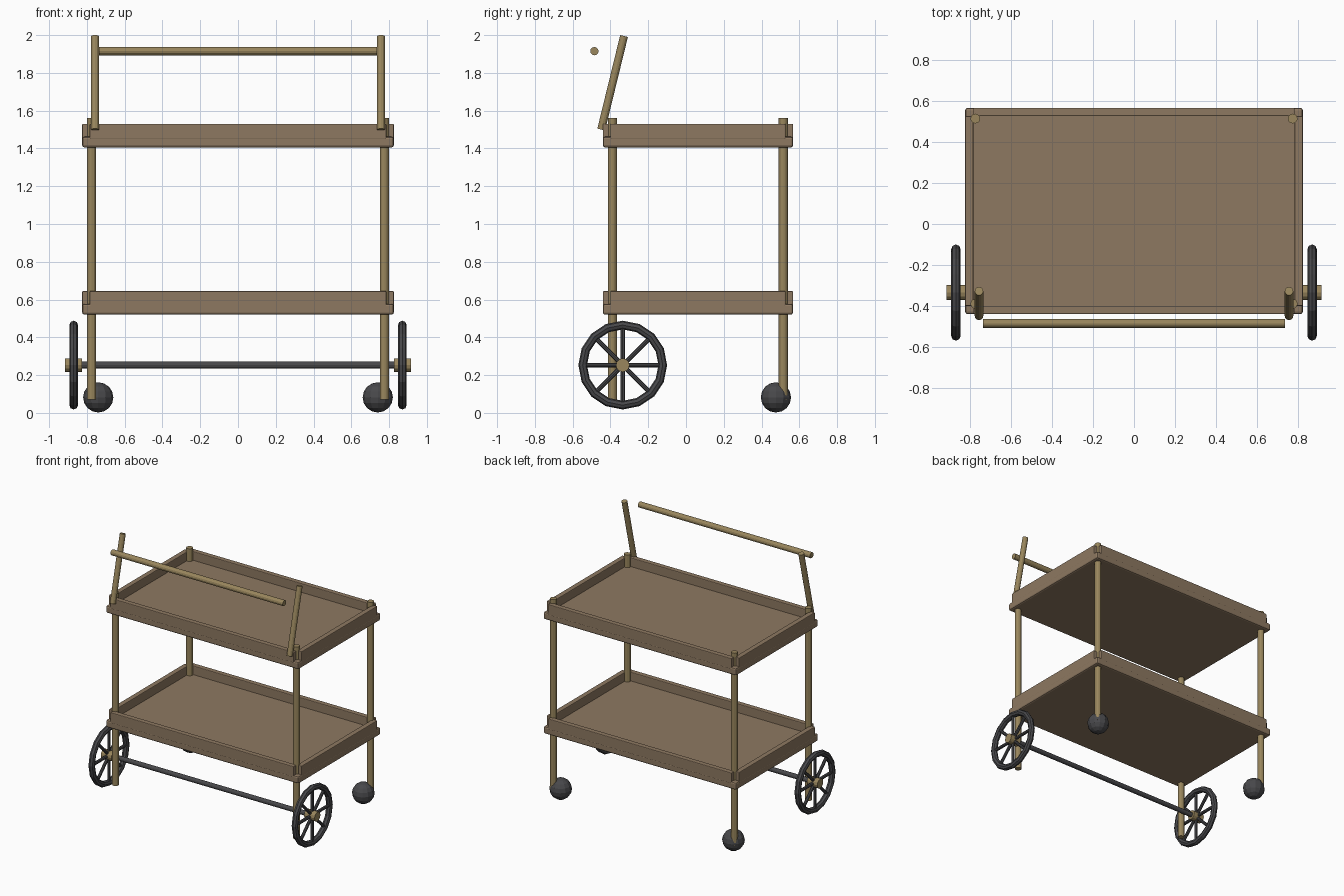
import bpy
from math import pi, cos, sin
from mathutils import Vector

if "Cube" in bpy.data.objects:
    bpy.data.objects.remove(bpy.data.objects["Cube"])


def material(name, rgb):
    m = bpy.data.materials.new(name)
    m.diffuse_color = (*rgb, 1)
    m.use_nodes = True
    m.node_tree.nodes["Principled BSDF"].inputs["Base Color"].default_value = m.diffuse_color
    return m


WOOD = material("wood", (0.27, 0.19, 0.12))
BRASS = material("brass", (0.32, 0.24, 0.11))
DARK = material("dark_rubber", (0.065, 0.065, 0.07))


def finish(name, mat, smooth=False):
    ob = bpy.context.object
    ob.name = name
    ob.data.materials.append(mat)
    if smooth:
        bpy.ops.object.shade_smooth_by_angle(angle=0.6)
    return ob


def rod(name, a, b, r, mat, sides=12):
    a, b = Vector(a), Vector(b)
    d = b - a
    bpy.ops.mesh.primitive_cylinder_add(
        vertices=sides, radius=r, depth=d.length, location=(a + b) / 2,
        rotation=d.to_track_quat('Z', 'Y').to_euler())
    return finish(name, mat)


def box(name, lo, hi, mat, bevel):
    lo, hi = Vector(lo), Vector(hi)
    bpy.ops.mesh.primitive_cube_add(size=1, location=(lo + hi) / 2)
    ob = bpy.context.object
    ob.scale = hi - lo
    bpy.ops.object.transform_apply(location=False, rotation=False, scale=True)
    mod = ob.modifiers.new("edge", 'BEVEL')
    mod.width = bevel
    mod.segments = 2
    return finish(name, mat)


# Trays: a slab with four low walls that leave a notch at each corner
X, Y0, Y1, T = 0.825, -0.44, 0.567, 0.04
for tray, z in (("lower", 0.52), ("upper", 1.405)):
    zf, zt = z + 0.057, z + 0.125
    box(f"{tray}_tray_floor", (-X, Y0, z), (X, Y1, zf), WOOD, 0.012)
    zw = zf - 0.015
    box(f"{tray}_tray_front_wall", (-X + T, Y0, zw), (X - T, Y0 + T, zt), WOOD, 0.005)
    box(f"{tray}_tray_back_wall", (-X + T, Y1 - T, zw), (X - T, Y1, zt), WOOD, 0.005)
    for side, s in (("left", -1), ("right", 1)):
        x0, x1 = sorted((s * X, s * (X - T)))
        box(f"{tray}_tray_{side}_wall", (x0, Y0 + T, zw), (x1, Y1 - T, zt), WOOD, 0.005)

AY, AZ = -0.335, 0.253
for side, s in (("left", -1), ("right", 1)):
    # Legs
    for end, y in (("front", -0.39), ("back", 0.515)):
        rod(f"{side}_{end}_leg", (s * 0.775, y, 0.07), (s * 0.775, y, 1.56), 0.024, BRASS)

    # Rear ball caster
    bpy.ops.mesh.primitive_uv_sphere_add(
        segments=12, ring_count=8, radius=0.08, location=(s * 0.74, 0.476, 0.082))
    finish(f"{side}_caster", DARK)

    # Leaning handle post
    rod(f"{side}_handle_post", (s * 0.757, -0.449, 1.50), (s * 0.757, -0.328, 1.995), 0.021, BRASS)

    # Spoked wheel with hub
    wx = s * 0.87
    bpy.ops.mesh.primitive_torus_add(
        major_segments=16, minor_segments=8, major_radius=0.212, minor_radius=0.023,
        location=(wx, AY, AZ), rotation=(0, pi / 2, 0))
    finish(f"{side}_wheel_rim", DARK)
    for i in range(4):
        d = Vector((0, cos(i * pi / 4), sin(i * pi / 4))) * 0.21
        c = Vector((wx, AY, AZ))
        rod(f"{side}_wheel_spoke_{i + 1}", c - d, c + d, 0.012, DARK, 8)
    rod(f"{side}_wheel_hub", (s * 0.825, AY, AZ), (s * 0.915, AY, AZ), 0.036, BRASS)

# Axle and push bar
rod("axle", (-0.86, AY, AZ), (0.86, AY, AZ), 0.018, DARK)
rod("handle_bar", (-0.737, -0.485, 1.915), (0.737, -0.485, 1.915), 0.022, BRASS)
